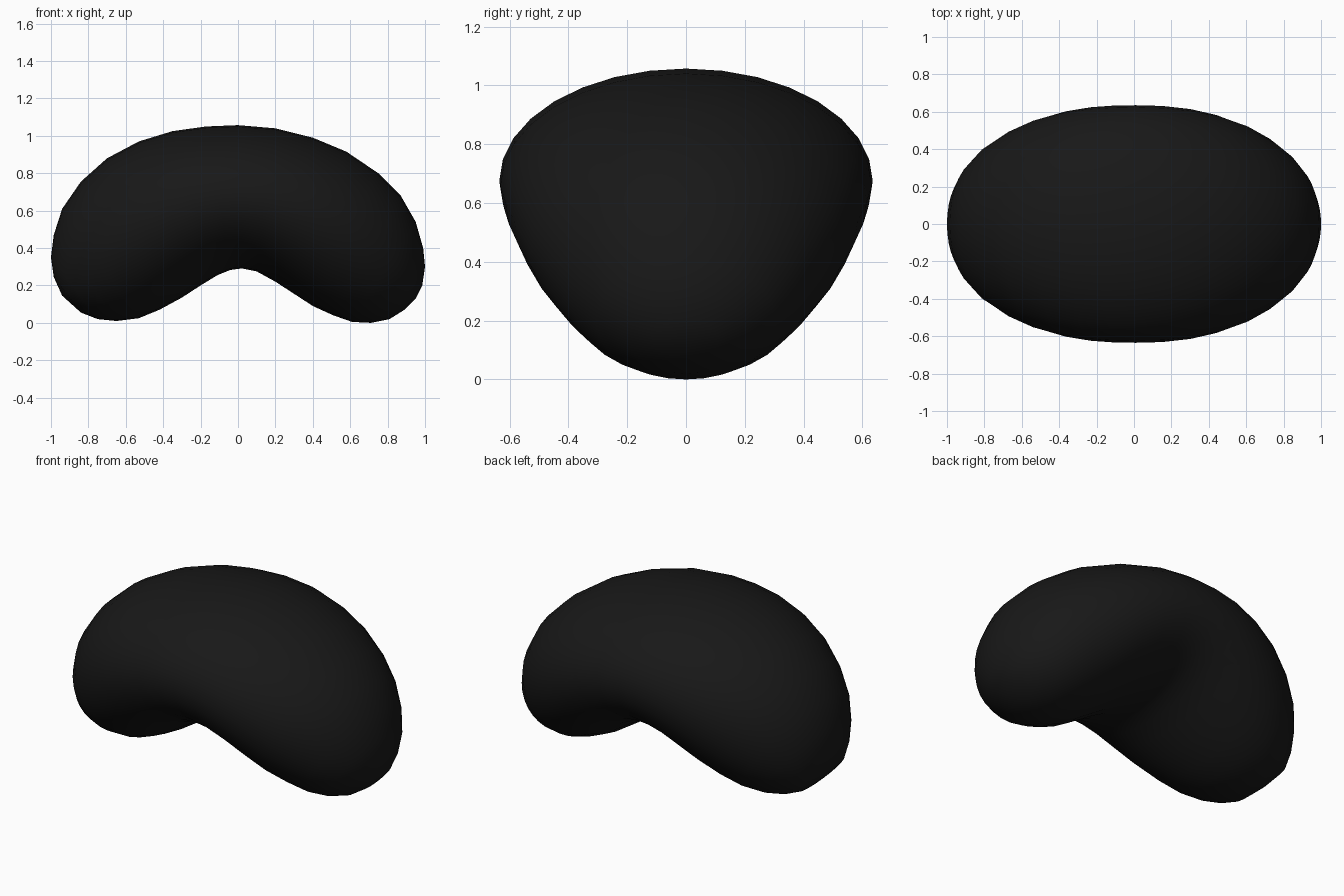
import bpy, bmesh, math
from mathutils import Vector

if "Cube" in bpy.data.objects:
    bpy.data.objects.remove(bpy.data.objects["Cube"])

SEGMENTS = 32
HALF_WIDTH = 0.635

# Ribs of the bean, left to right: upper outline (x, z), inner outline (x, z)
RIBS = [
    (-.985, .245, -.84, .055), (-1.0, .35, -.75, .02), (-.985, .47, -.65, .01),
    (-.94, .61, -.53, .025), (-.84, .755, -.42, .07), (-.70, .88, -.30, .135),
    (-.53, .97, -.20, .20), (-.35, 1.025, -.11, .255), (-.17, 1.05, -.04, .283),
    (0, 1.057, .02, .291),
    (.20, 1.04, .10, .275), (.40, .99, .20, .22), (.58, .915, .30, .155),
    (.75, .80, .40, .09), (.87, .68, .51, .04), (.95, .54, .61, .005),
    (.99, .40, .71, 0), (1.0, .30, .81, .02), (.985, .20, .89, .07),
]
LEFT_TIP, RIGHT_TIP = (-.94, 0, .145), (.95, 0, .13)

# Bean body: elliptical sections lofted along the bent spine
bm = bmesh.new()
rings = []
for tx, tz, bx, bz in RIBS:
    top, bottom = Vector((tx, 0, tz)), Vector((bx, 0, bz))
    mid, arm = (top + bottom) / 2, (top - bottom) / 2
    width = HALF_WIDTH * math.sqrt(1 - (abs(mid.x) / 0.95) ** 2.4)
    ring = []
    for i in range(SEGMENTS):
        a = 2 * math.pi * i / SEGMENTS
        ring.append(bm.verts.new(mid + arm * math.cos(a) + Vector((0, width * math.sin(a), 0))))
    rings.append(ring)

for r, s in zip(rings, rings[1:]):
    for i in range(SEGMENTS):
        j = (i + 1) % SEGMENTS
        bm.faces.new((r[i], r[j], s[j], s[i]))

# Rounded tips
for tip, ring in ((LEFT_TIP, rings[0]), (RIGHT_TIP, rings[-1])):
    v = bm.verts.new(tip)
    for i in range(SEGMENTS):
        bm.faces.new((v, ring[i], ring[(i + 1) % SEGMENTS]))

bmesh.ops.recalc_face_normals(bm, faces=bm.faces)
for f in bm.faces:
    f.smooth = True
mesh = bpy.data.meshes.new("bean")
bm.to_mesh(mesh)
bm.free()
bean = bpy.data.objects.new("bean", mesh)
bpy.context.collection.objects.link(bean)

# Black skin
skin = bpy.data.materials.new("black_skin")
skin.diffuse_color = (0.009, 0.009, 0.009, 1)
skin.use_nodes = True
skin.node_tree.nodes["Principled BSDF"].inputs["Base Color"].default_value = skin.diffuse_color
mesh.materials.append(skin)
